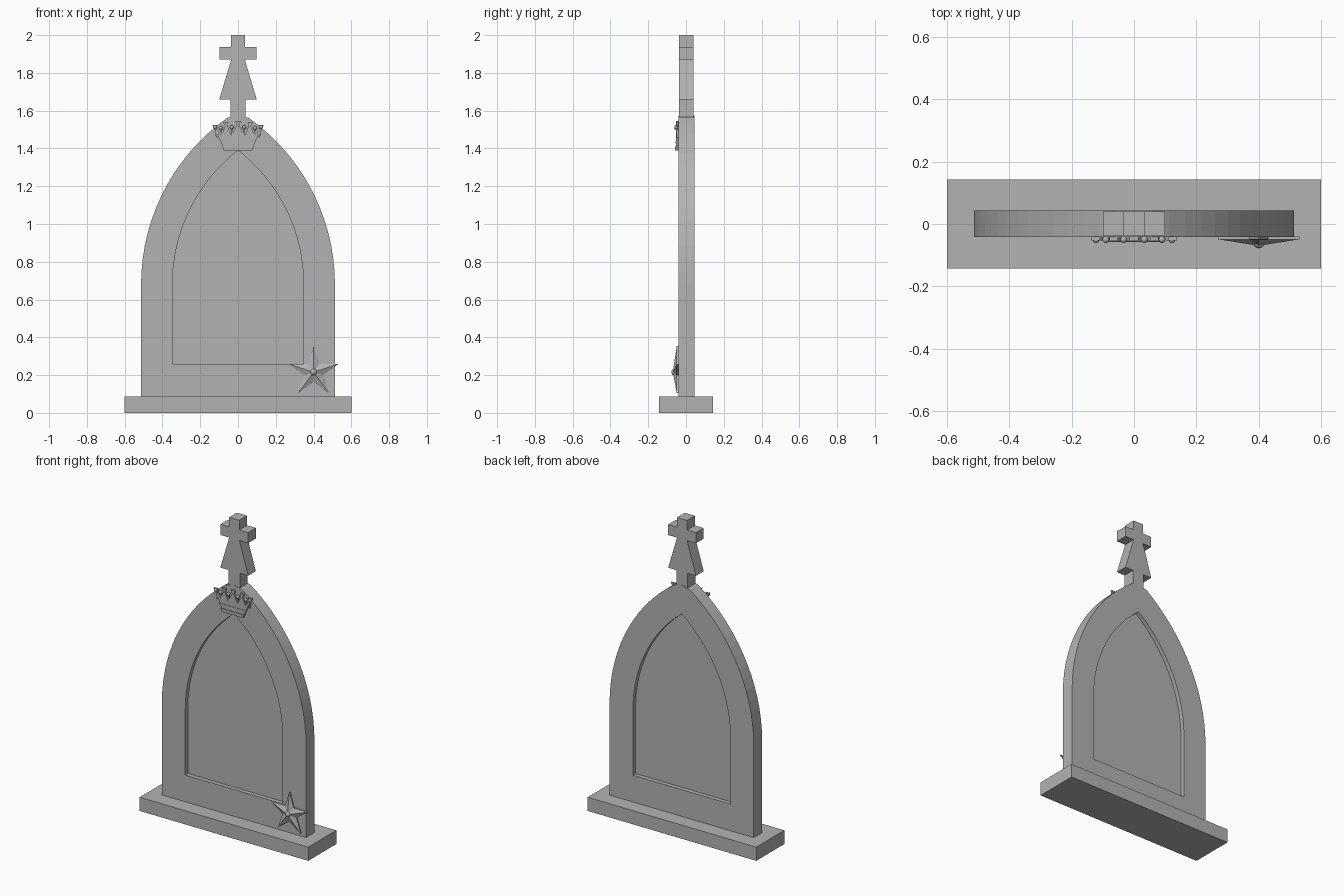
import bpy, bmesh, math
from mathutils import Vector

cube = bpy.data.objects.get("Cube")
if cube:
    bpy.data.objects.remove(cube, do_unlink=True)

# One plain stone colour
stone = bpy.data.materials.new("grey stone")
stone.use_nodes = True
GREY = (0.45, 0.45, 0.45, 1)
stone.diffuse_color = GREY
stone.node_tree.nodes["Principled BSDF"].inputs["Base Color"].default_value = GREY


def finish(name, bm):
    bmesh.ops.recalc_face_normals(bm, faces=bm.faces)
    mesh = bpy.data.meshes.new(name)
    bm.to_mesh(mesh)
    bm.free()
    mesh.materials.append(stone)
    obj = bpy.data.objects.new(name, mesh)
    bpy.context.collection.objects.link(obj)
    return obj


def ring(bm, pts, y):
    return [bm.verts.new((x, y, z)) for x, z in pts]


def bridge(bm, a, b):
    for i in range(len(a)):
        j = (i + 1) % len(a)
        bm.faces.new((a[i], a[j], b[j], b[i]))


def mirrored(half):
    """Close a right-hand outline (bottom to top) with its mirror image."""
    return half + [(-x, z) for x, z in reversed(half) if x > 1e-6]


def plate(name, pts, y0, y1):
    bm = bmesh.new()
    a, b = ring(bm, pts, y0), ring(bm, pts, y1)
    bm.faces.new(a)
    bm.faces.new(b)
    bridge(bm, a, b)
    return finish(name, bm)


def arch(width, bottom, spring, centre, top, steps=16):
    """Pointed arch outline; each side is an arc centred across the middle."""
    r = width + centre
    end = math.acos(centre / r)
    half = [(width, bottom)]
    for i in range(steps + 1):
        t = end * i / steps
        x = 0 if i == steps else r * math.cos(t) - centre
        half.append((x, min(top, spring + r * math.sin(t))))
    return mirrored(half)


# Base slab
plate("base_slab", [(-0.6, 0), (0.6, 0), (0.6, 0.088), (-0.6, 0.088)], -0.142, 0.142)

# Arched headstone with a sunken panel on both faces
outer = arch(0.513, 0.088, 0.68, 0.567, 1.575)
inner = arch(0.347, 0.26, 0.68, 0.553, 1.39)
bm = bmesh.new()
rims = []
for y, floor in ((-0.041, -0.014), (0.044, 0.017)):
    rim, lip, sunk = ring(bm, outer, y), ring(bm, inner, y), ring(bm, inner, floor)
    bridge(bm, rim, lip)
    bridge(bm, lip, sunk)
    bm.faces.new(sunk)
    rims.append(rim)
bridge(bm, *rims)
finish("arched_headstone", bm)

# Finial cross with a flared foot
plate("finial_cross", mirrored([
    (0.04, 1.55), (0.04, 1.66), (0.099, 1.66), (0.036, 1.87), (0.099, 1.87),
    (0.099, 1.938), (0.036, 1.938), (0.036, 2.0)]), -0.038, 0.04)

# Crown: body with five flared points, raised band and beads
def flare(cx, cz, lean):
    """Neck and widened tip of one crown point, listed from outside to inside."""
    return [(cx + 0.006, cz - 0.022), (cx + 0.015 + lean, cz), (cx - 0.013 + lean, cz),
            (cx - 0.006, cz - 0.022)]


crown = [(0.073, 1.392), (0.118, 1.495)] + flare(0.118, 1.525, 0.004)
crown += [(0.088, 1.47)] + flare(0.062, 1.54, 0.002) + [(0.034, 1.468)]
crown += flare(0.0, 1.545, 0.0)[:2]
plate("crown_body", mirrored(crown), -0.053, -0.04)
plate("crown_band", mirrored([(0.075, 1.39), (0.083, 1.41)]), -0.058, -0.04)
plate("crown_upper_band", mirrored([(0.09, 1.43), (0.094, 1.44)]), -0.056, -0.04)


def bead(name, x, y, z, r):
    bm = bmesh.new()
    bmesh.ops.create_uvsphere(bm, u_segments=12, v_segments=8, radius=r)
    bmesh.ops.translate(bm, verts=bm.verts, vec=Vector((x, y, z)))
    for f in bm.faces:
        f.smooth = True
    finish(name, bm)


for side, s in (("left", 1), ("right", -1)):
    for i, (x, z) in enumerate(((0.033, 1.512), (0.09, 1.508), (0.122, 1.513))):
        bead(f"crown_bead_{side}_{i + 1}", s * x, -0.05, z, 0.011)
        # Thin stalk holding each bead
        plate(f"crown_stalk_{side}_{i + 1}", [
            (s * x - 0.004, z), (s * x + 0.004, z),
            (s * x * 0.92 + 0.004, z - 0.055), (s * x * 0.92 - 0.004, z - 0.055)], -0.05, -0.04)

# Five-pointed star with ridged face and centre boss
SX, SZ = 0.4, 0.216
star = []
for i in range(10):
    a = math.pi / 2 + i * math.pi / 5
    r = 0.137 if i % 2 == 0 else 0.052
    star.append((SX + r * math.cos(a), SZ + r * math.sin(a)))
bm = bmesh.new()
back, front = ring(bm, star, -0.04), ring(bm, star, -0.049)
bm.faces.new(back)
bridge(bm, back, front)
peak = bm.verts.new((SX, -0.07, SZ))
for i in range(10):
    bm.faces.new((front[i], front[(i + 1) % 10], peak))
finish("star", bm)
bead("star_boss", SX, -0.06, SZ, 0.018)
